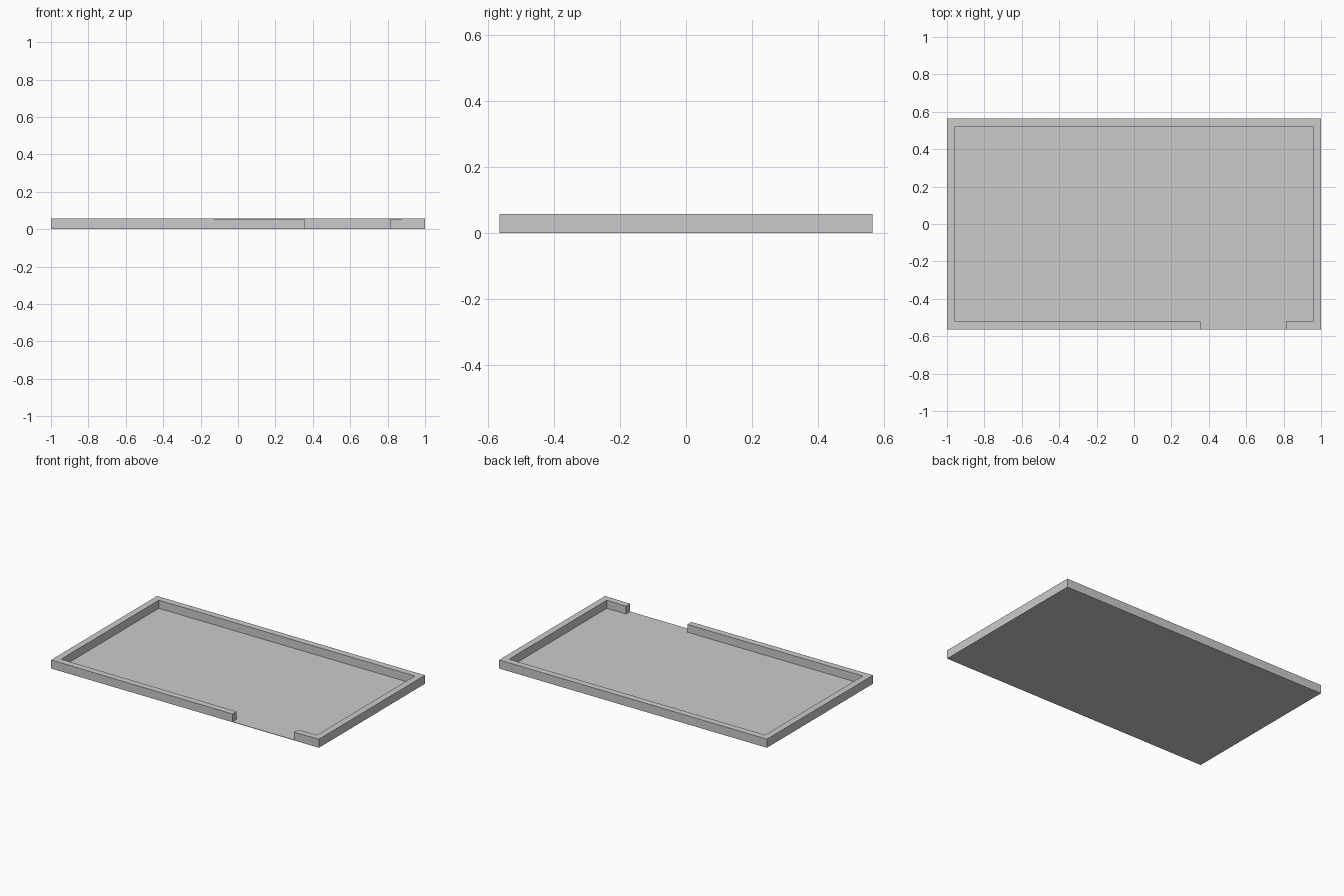
import bpy
import bmesh

if "Cube" in bpy.data.objects:
    bpy.data.objects.remove(bpy.data.objects["Cube"])

X, Y = 1.0, 0.565          # outer half sizes
T = 0.044                  # wall thickness
FLOOR, TOP = 0.003, 0.058  # floor and wall heights
GAP_L, GAP_R = 0.355, 0.813
SAG = 0.003                # slight drop of the wall beside the opening


def add_object(name, bm):
    bmesh.ops.recalc_face_normals(bm, faces=bm.faces[:])
    mesh = bpy.data.meshes.new(name)
    bm.to_mesh(mesh)
    bm.free()
    obj = bpy.data.objects.new(name, mesh)
    bpy.context.collection.objects.link(obj)
    return obj


# Thin floor slab
bm = bmesh.new()
bmesh.ops.create_cube(bm, size=1)
for v in bm.verts:
    v.co = (v.co.x * 2 * X, v.co.y * 2 * Y, (v.co.z + 0.5) * FLOOR)
add_object("floor", bm)

# Perimeter wall: a rectangular section swept around, open at the front gap
xi, yi = X - T, Y - T
outer = [(GAP_R, -Y), (X, -Y), (X, Y), (-X, Y), (-X, -Y), (GAP_L, -Y)]
inner = [(GAP_R, -yi), (xi, -yi), (xi, yi), (-xi, yi), (-xi, -yi), (GAP_L, -yi)]
tops = [TOP - SAG, TOP, TOP, TOP, TOP, TOP - SAG]

bm = bmesh.new()
sections = []
for o, i, top in zip(outer, inner, tops):
    corners = [(*o, FLOOR), (*o, top), (*i, top), (*i, FLOOR)]
    sections.append([bm.verts.new(c) for c in corners])
for a, b in zip(sections, sections[1:]):
    for k in range(4):
        m = (k + 1) % 4
        bm.faces.new((a[k], a[m], b[m], b[k]))
bm.faces.new(sections[0])
bm.faces.new(sections[-1])
add_object("perimeter_wall", bm)
